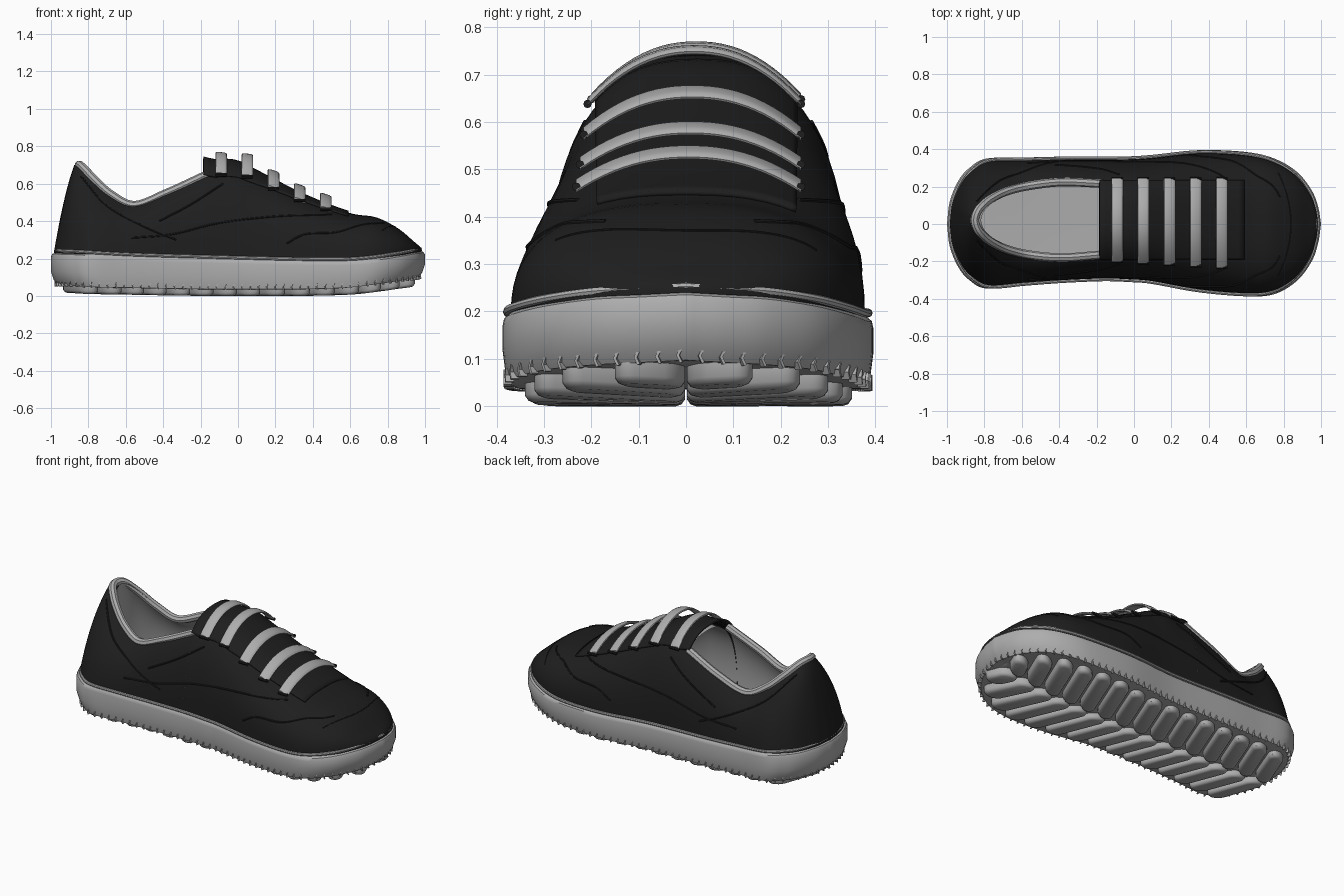
import bpy, bmesh, math
from mathutils import Vector, Matrix
from mathutils.bvhtree import BVHTree

if "Cube" in bpy.data.objects:
    bpy.data.objects.remove(bpy.data.objects["Cube"])


def material(name, value):
    m = bpy.data.materials.new(name)
    m.use_nodes = True
    m.diffuse_color = (value, value, value, 1)
    m.node_tree.nodes["Principled BSDF"].inputs["Base Color"].default_value = m.diffuse_color
    return m


BLACK = material("black canvas", 0.013)
GREY = material("light grey rubber", 0.42)
made = []


def add_mesh(name, bm, mat):
    bmesh.ops.remove_doubles(bm, verts=bm.verts, dist=0.0002)
    bmesh.ops.recalc_face_normals(bm, faces=bm.faces)
    mesh = bpy.data.meshes.new(name)
    bm.to_mesh(mesh)
    bm.free()
    mesh.materials.append(mat)
    ob = bpy.data.objects.new(name, mesh)
    bpy.context.collection.objects.link(ob)
    made.append(ob)
    return ob


def skin(bm, rows, closed=False, caps=False):
    grid = [[bm.verts.new(p) for p in r] for r in rows]
    n = len(grid[0])
    for a, b in zip(grid, grid[1:]):
        for i in range(n if closed else n - 1):
            j = (i + 1) % n
            bm.faces.new((a[i], a[j], b[j], b[i]))
    if caps:
        bm.faces.new(grid[0])
        bm.faces.new(grid[-1])


def loft(name, rows, mat, closed=False, caps=False):
    bm = bmesh.new()
    skin(bm, rows, closed, caps)
    return add_mesh(name, bm, mat)


def spline(pts, n):
    """Smooth path through points of any dimension, n steps per span."""
    p = [Vector(q) for q in pts]
    p = [p[0] * 2 - p[1]] + p + [p[-1] * 2 - p[-2]]
    out = []
    for a, b, c, d in zip(p, p[1:], p[2:], p[3:]):
        for k in range(n):
            t = k / n
            out.append(0.5 * (2 * b + (c - a) * t + (2 * a - 5 * b + 4 * c - d) * t * t
                              + (3 * b - 3 * c + d - a) * t ** 3))
    return out + [p[-2]]


def tube(name, pts, radius, mat, cyclic=False):
    cu = bpy.data.curves.new(name, "CURVE")
    cu.dimensions = "3D"
    cu.bevel_depth, cu.bevel_resolution, cu.use_fill_caps = radius, 2, True
    s = cu.splines.new("POLY")
    s.points.add(len(pts) - 1)
    for sp, p in zip(s.points, pts):
        sp.co = (*p, 1)
    s.use_cyclic_u = cyclic
    cu.materials.append(mat)
    ob = bpy.data.objects.new(name, cu)
    bpy.context.collection.objects.link(ob)
    bpy.ops.object.select_all(action="DESELECT")
    ob.select_set(True)
    bpy.context.view_layer.objects.active = ob
    bpy.ops.object.convert(target="MESH")
    made.append(bpy.context.view_layer.objects.active)


# Stations from heel to toe: x, right y, left y, sole top, sole bottom
N = 6
TABLE = [(-1, 0, 0, .24, .055), (-.985, -.12, .12, .24, .055), (-.94, -.23, .23, .237, .053),
         (-.88, -.3, .3, .235, .05), (-.79, -.345, .35, .23, .045), (-.6, -.33, .355, .22, .042),
         (-.4, -.315, .36, .213, .038), (-.17, -.305, .36, .207, .035),
         (-.02, -.31, .362, .203, .035), (.1, -.32, .37, .2, .035), (.35, -.365, .395, .195, .035),
         (.6, -.387, .385, .195, .042), (.75, -.375, .35, .207, .058), (.87, -.305, .28, .225, .075),
         (.95, -.2, .18, .24, .085), (.985, -.1, .09, .245, .09), (1, 0, 0, .25, .095)]
stations = spline(TABLE, N)
FRONT = 7 * N


def ring(k, squash, zfun):
    """Closed sole contour, scaled by k, with width multiplied by squash."""
    right = [(s[0] * k, s[1] * k * squash, zfun(s)) for s in stations]
    left = [(s[0] * k, s[2] * k * squash, zfun(s)) for s in stations]
    return right + left[-2:0:-1]


# Sole with a slightly bulging wall
low = lambda dz: (lambda s: s[4] + dz)
top = lambda dz: (lambda s: s[3] + dz)
loft("sole", [ring(.92, 0, low(0)), ring(.92, .5, low(0)), ring(.93, 1, low(0)),
              ring(.965, 1, low(.002)), ring(.985, 1, low(.03)), ring(1, 1, low(.075)),
              ring(1, 1, top(-.03)), ring(.992, 1, top(-.015)), ring(.96, 1, top(-.005)),
              ring(.9, .5, top(-.01)), ring(.9, 0, top(-.01))], GREY, closed=True)
tube("sole_piping", ring(.974, 1, top(.002)), .009, GREY, cyclic=True)

# Small chevron ribs around the lower edge of the sole
bm = bmesh.new()
edge = [Vector(p) for p in ring(.972, 1, low(.013))]
travel, gap = 0, .045
for a, b in zip(edge, edge[1:] + edge[:1]):
    length = (b - a).length
    while travel < length:
        turn = Matrix.Rotation(math.atan2(b.y - a.y, b.x - a.x), 4, "Z")
        for dz, tilt in ((.007, .45), (-.007, -.45)):
            place = Matrix.Translation(a.lerp(b, travel / length) + Vector((0, 0, dz)))
            bmesh.ops.create_cube(bm, size=1, matrix=place @ turn @ Matrix.Rotation(tilt, 4, "Y")
                                  @ Matrix.Diagonal((.006, .018, .018, 1)))
        travel += gap
    travel -= length
add_mesh("edge_ribs", bm, GREY)


def at_x(x):
    x = min(max(x, -1), 1)
    for a, b in zip(stations, stations[1:]):
        if x <= b[0]:
            return a.lerp(b, (x - a[0]) / (b[0] - a[0]))


# Tread pads: rounded bars in two columns, outer ends swept toward the toe
bm = bmesh.new()
ROWS, HALF, SWEEP = 15, .052, .4
for i in range(ROWS):
    x = -.9 + i * .125
    for side, col in ((-1, 1), (1, 2)):
        y0, y1 = .001, .001
        while all(abs(at_x(x + SWEEP * y1 + d)[col]) * .92 - .018 > y1 for d in (-HALF, HALF)):
            y1 += .01
        if y1 < .11:
            continue
        rows = []
        for inset, dz in ((0, .01), (0, -.02), (.008, -.031), (.02, -.035)):
            r = HALF - inset
            outline = []
            for k in range(20):
                ang = (k + .5) * math.tau / 20
                y = (y1 - HALF if math.sin(ang) > 0 else y0 + HALF) + r * math.sin(ang)
                px = x + SWEEP * y + r * math.cos(ang)
                outline.append((px, side * y, at_x(px)[4] + dz))
            rows.append(outline)
        skin(bm, rows, closed=True, caps=True)
add_mesh("tread_pads", bm, GREY)

# Front of the upper: arched sections under a falling ridge line
POWER, SIZE, STRETCH = 2.5, .955, .03
RIDGE = [.72, .72, .665, .54, .445, .42, .36, .295, .265, .245]
ridge = spline([(z, 0) for z in RIDGE], N)


def vamp_rows(k, drop):
    rows = []
    for s, crest in zip(stations[FRONT:], ridge):
        c, w = (s[1] + s[2]) / 2 * k, (s[2] - s[1]) / 2 * k
        z0 = s[3] - .01
        h = max(crest[0] - drop - z0, .002)
        arch = []
        for j in range(33):
            a = math.pi * j / 32
            y = math.copysign(abs(math.cos(a)) ** (2 / POWER), math.cos(a))
            arch.append((s[0] * (k + STRETCH), c - w * y, z0 + h * abs(math.sin(a)) ** (2 / POWER)))
        rows.append(arch)
    return rows


# Rear of the upper: walls rising to the collar (x, right y, left y, z)
COLLAR = [(-.875, .02, .02, .7), (-.868, -.012, .052, .698), (-.845, -.05, .09, .68),
          (-.785, -.1, .14, .62), (-.69, -.145, .185, .54), (-.56, -.175, .215, .485),
          (-.38, -.19, .235, .55), (-.167, -.174, .226, .648)]
collar = spline(COLLAR, N)
RISE = .86


def bow(t):
    return 1 - (1 - (RISE * t) ** POWER) ** (1 / POWER)


def quarter_rows(k, shrink):
    order = [(i, 1) for i in range(FRONT, -1, -1)] + [(i, 2) for i in range(1, FRONT + 1)]
    rows = []
    for i, col in order:
        s, c, f = stations[i], collar[i], i / FRONT
        base = Vector((s[0] * (k + STRETCH), s[col] * k, s[3] - .01))
        px = -.4 + (c[0] + .4) * shrink if c[0] < -.4 else c[0]
        peak = Vector((px, .02 + (c[col] - .02) * shrink, c[3]))
        wall = []
        for j in range(17):
            t = j / 16
            p = base.lerp(peak, t + (bow(t) / bow(1) - t) * (.25 + .75 * f))
            p.z = base.z + (peak.z - base.z) * t
            wall.append(p)
        rows.append(wall)
    return rows


vamp = loft("upper_front", vamp_rows(SIZE, 0), BLACK)
quarter = loft("upper_rear", quarter_rows(SIZE, 1), BLACK)
loft("front_lining", vamp_rows(.9, .03), GREY)
loft("rear_lining", quarter_rows(.9, .88), GREY)
tube("collar_binding", [r[-1] for r in quarter_rows(SIZE, .95)], .023, GREY)

# Ray helper for parts that lie on the upper
verts, polys = [], []
for ob in (vamp, quarter):
    base = len(verts)
    verts += [v.co.copy() for v in ob.data.vertices]
    polys += [[base + i for i in p.vertices] for p in ob.data.polygons]
tree = BVHTree.FromPolygons(verts, polys)


def height(x, y):
    return tree.ray_cast(Vector((max(x, -.16), y, 2)), Vector((0, 0, -1)))[0].z


# Thin lacing panel over the tongue, with a turned-up rear tip
rows = []
for i in range(25):
    x = -.185 + i * .775 / 24
    flare = .015 * max(0, (-.12 - x) / .065)
    rows.append([(x, .022 + v * .0105, height(x, .022 + v * .0105) + .004 + flare)
                 for v in range(-20, 21)])
panel = loft("lacing_panel", rows, BLACK)
mod = panel.modifiers.new("thickness", "SOLIDIFY")
mod.thickness, mod.offset = .012, 0

# Flat laces arching over the panel, with dark eyelet bars at their ends
LACES = [(.65, .76), (.64, .752), (.575, .663), (.512, .587), (.465, .536)]
for n, (end, peak) in enumerate(LACES):
    cx, y0, y1 = -.09 + n * .14, -.2 - n * .008, .243
    slope = .003 if n < 2 else .01
    rows = []
    for j in range(25):
        u = j / 12 - 1
        z = end + (peak - end) * (1 - abs(u) ** 2.2)
        row = []
        for k in range(10):
            a = k * math.tau / 10
            d = math.copysign(abs(math.cos(a)) ** .5, math.cos(a))
            row.append((cx + .031 * d, (y0 + y1) / 2 + u * (y1 - y0) / 2,
                        z - slope * d + .009 * math.sin(a)))
        rows.append(row)
    loft(f"lace_{n + 1}", rows, GREY, closed=True, caps=True)
    for y in (y0, y1):
        tube("eyelet_bar", [(cx + d, y, end - .002) for d in (-.03, .03)], .009, BLACK)

# Stitched seams on both sides, given as x and z
SEAMS = [[(-.84, .64), (-.7, .48), (-.5, .37), (-.33, .3)],
         [(-.57, .31), (-.35, .33), (-.1, .39), (.2, .425), (.5, .435)],
         [(.26, .28), (.36, .33), (.52, .34), (.66, .38), (.78, .39)],
         [(-.42, .4), (-.25, .49), (-.08, .6)]]
for side in (-1, 1):
    for seam in SEAMS:
        hits = [tree.ray_cast(Vector((p[0], side, p[1])), Vector((0, -side, 0)))[0]
                for p in spline(seam, 8)]
        tube("side_seam", [h for h in hits if h], .005, BLACK)

# Toe cap seam across the top
toe = [(.84 - .9 * y * y, y) for y in (j * .025 for j in range(-11, 12))]
tube("toe_seam", [(x, y, height(x, y)) for x, y in toe], .003, BLACK)

# Smooth shading with sharp edges kept
bpy.ops.object.select_all(action="DESELECT")
for ob in made:
    ob.select_set(True)
bpy.context.view_layer.objects.active = made[0]
bpy.ops.object.shade_smooth_by_angle(angle=math.radians(40))
